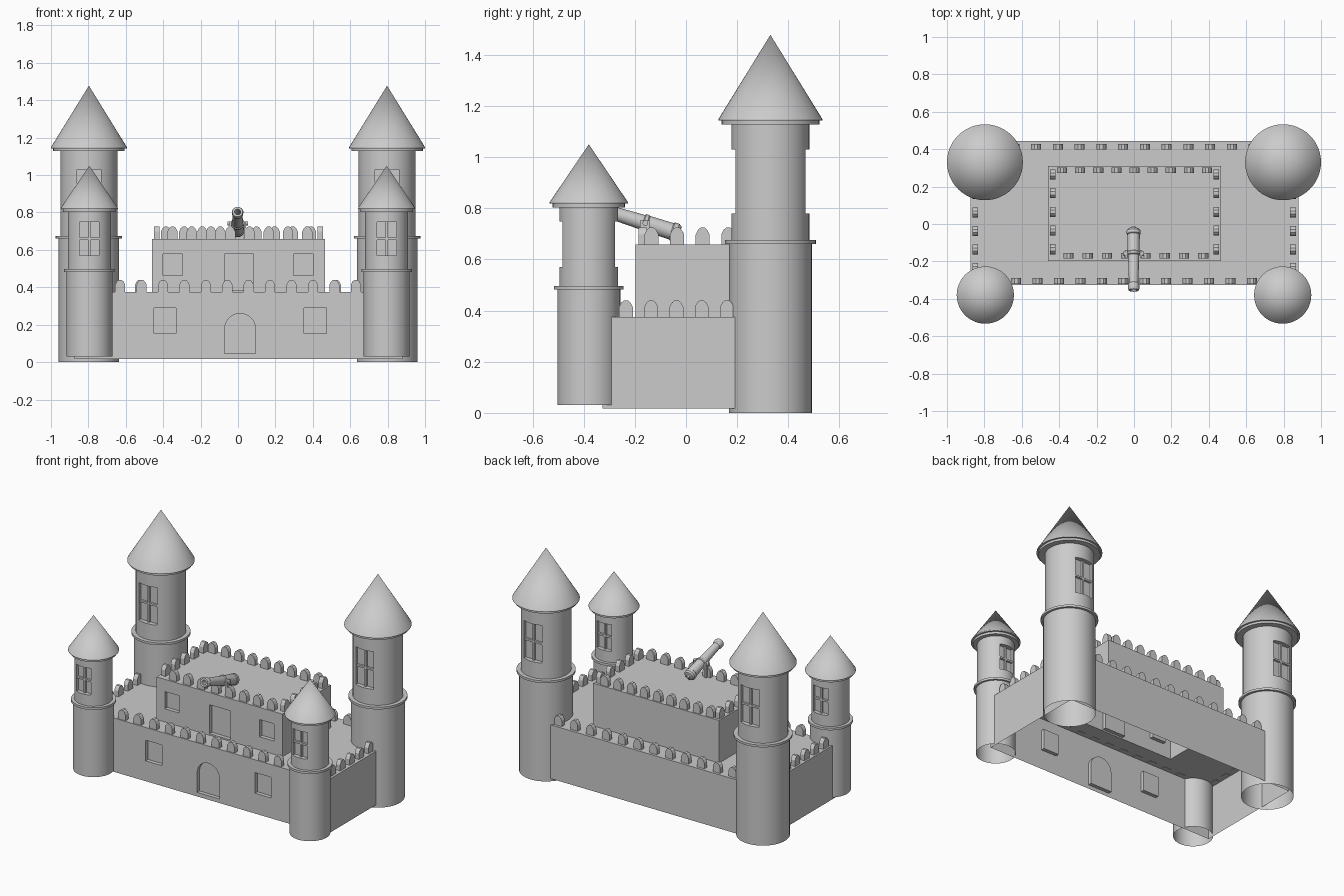
import bpy, bmesh, math
from mathutils import Matrix, Vector

if "Cube" in bpy.data.objects:
    bpy.data.objects.remove(bpy.data.objects["Cube"])

stone = bpy.data.materials.new("grey_stone")
stone.diffuse_color = (0.6, 0.6, 0.6, 1)
stone.use_nodes = True
stone.node_tree.nodes["Principled BSDF"].inputs["Base Color"].default_value = stone.diffuse_color


def finish(bm, name, smooth=False):
    bmesh.ops.recalc_face_normals(bm, faces=bm.faces[:])
    me = bpy.data.meshes.new(name)
    bm.to_mesh(me)
    bm.free()
    ob = bpy.data.objects.new(name, me)
    bpy.context.collection.objects.link(ob)
    me.materials.append(stone)
    if smooth:
        smooth_object(ob)
    return ob


def activate(ob):
    bpy.ops.object.select_all(action='DESELECT')
    ob.select_set(True)
    bpy.context.view_layer.objects.active = ob


def smooth_object(ob):
    activate(ob)
    bpy.ops.object.shade_smooth_by_angle(angle=math.radians(30))


def add_box(bm, x0, x1, y0, y1, z0, z1):
    m = Matrix.Translation(((x0 + x1) / 2, (y0 + y1) / 2, (z0 + z1) / 2)) \
        @ Matrix.Diagonal((x1 - x0, y1 - y0, z1 - z0, 1))
    bmesh.ops.create_cube(bm, size=1, matrix=m)


def add_prism(bm, pts, depth, matrix):
    """Extrude an outline in local x,z along local y, centred."""
    a = [bm.verts.new(matrix @ Vector((x, -depth / 2, z))) for x, z in pts]
    b = [bm.verts.new(matrix @ Vector((x, depth / 2, z))) for x, z in pts]
    bm.faces.new(a)
    bm.faces.new(b[::-1])
    for i in range(len(pts)):
        j = (i + 1) % len(pts)
        bm.faces.new((a[i], a[j], b[j], b[i]))


def add_lathe(bm, profile, n, matrix):
    """Closed solid of revolution; the first and last points lie on the axis."""
    rings = []
    for r, z in profile:
        k = 1 if r == 0 else n
        rings.append([bm.verts.new(matrix @ Vector((r * math.cos(2 * math.pi * i / n),
                      r * math.sin(2 * math.pi * i / n), z))) for i in range(k)])
    for p, q in zip(rings, rings[1:]):
        for i in range(n):
            j = (i + 1) % n
            if len(p) == 1:
                bm.faces.new((p[0], q[i], q[j]))
            elif len(q) == 1:
                bm.faces.new((p[i], p[j], q[0]))
            else:
                bm.faces.new((p[i], p[j], q[j], q[i]))


def carve(ob, cutter_bm):
    """Cut recesses, then open the underside."""
    cutter = finish(cutter_bm, "recess_cutter")
    cutter.hide_render = True
    mod = ob.modifiers.new("recesses", 'BOOLEAN')
    mod.object = cutter
    mod.operation = 'DIFFERENCE'
    mod.solver = 'EXACT'
    activate(ob)
    bpy.ops.object.modifier_apply(modifier=mod.name)
    bpy.data.objects.remove(cutter)
    bm = bmesh.new()
    bm.from_mesh(ob.data)
    low = [f for f in bm.faces if f.normal.z < -0.9 and f.calc_center_median().z < 0.035]
    bmesh.ops.delete(bm, geom=low, context='FACES')
    bm.to_mesh(ob.data)
    bm.free()


# round towers with ring, windows and conical roof
def tower(name, cx, cy, z0, r_low, z_ring, r_ring, r_up, z_top, r_roof, z_apex, win):
    bm = bmesh.new()
    prof = [(0, z0), (r_low, z0), (r_low, z_ring), (r_ring, z_ring), (r_ring, z_ring + 0.015),
            (r_up, z_ring + 0.015), (r_up, z_top), (r_roof - 0.012, z_top),
            (r_roof - 0.012, z_top + 0.015), (r_roof, z_top + 0.015),
            (r_roof, z_top + 0.021), (0, z_apex)]
    add_lathe(bm, prof, 48, Matrix.Translation((cx, cy, 0)))
    ob = finish(bm, name)
    w, wz0, wz1 = win
    cut, bars = bmesh.new(), bmesh.new()
    face = math.sqrt(r_up ** 2 - (w / 2) ** 2)
    for s in (-1, 1):
        inner, outer = cy + s * (face - 0.018), cy + s * (r_up + 0.02)
        add_box(cut, cx - w / 2, cx + w / 2, min(inner, outer), max(inner, outer), wz0, wz1)
        # window bars
        a, b = sorted((inner - s * 0.004, cy + s * (face - 0.004)))
        add_box(bars, cx - 0.006, cx + 0.006, a, b, wz0, wz1)
        zm = (wz0 + wz1) / 2
        add_box(bars, cx - w / 2, cx + w / 2, a, b, zm - 0.006, zm + 0.006)
    carve(ob, cut)
    smooth_object(ob)
    finish(bars, name + "_window_bars")


for side, s in (("left", -1), ("right", 1)):
    tower("back_tower_" + side, s * 0.797, 0.33, 0.0, 0.162, 0.66, 0.178, 0.152,
          1.128, 0.203, 1.478, (0.13, 0.78, 1.03))
    tower("front_tower_" + side, s * 0.795, -0.38, 0.03, 0.123, 0.482, 0.136, 0.115,
          0.803, 0.153, 1.05, (0.105, 0.57, 0.748))

# outer walls, deck and keep as one stepped shell
bm = bmesh.new()
outer, keep = (-0.875, 0.88, -0.327, 0.445), (-0.46, 0.465, -0.197, 0.31)
loops = []
for (x0, x1, y0, y1), z in ((outer, 0.018), (outer, 0.375), (keep, 0.375), (keep, 0.658)):
    loops.append([bm.verts.new((x, y, z)) for x, y in ((x0, y0), (x1, y0), (x1, y1), (x0, y1))])
bm.faces.new(loops[0][::-1])
bm.faces.new(loops[-1])
for p, q in zip(loops, loops[1:]):
    for i in range(4):
        j = (i + 1) % 4
        bm.faces.new((p[i], p[j], q[j], q[i]))
walls = finish(bm, "castle_walls")

# recessed doors and windows of the walls
cut = bmesh.new()
yf, yk, d = outer[2], keep[2], 0.025
for cx in (-0.39, 0.413):
    add_box(cut, cx - 0.059, cx + 0.059, yf - 0.02, yf + d, 0.153, 0.29)
for cx in (-0.348, 0.349):
    add_box(cut, cx - 0.052, cx + 0.052, yk - 0.02, yk + d, 0.463, 0.577)
add_box(cut, -0.072, 0.084, yk - 0.02, yk + d, 0.385, 0.577)
arch = [(-0.082, 0.045), (0.082, 0.045)] + \
       [(0.082 * math.cos(math.pi * i / 16), 0.178 + 0.082 * math.sin(math.pi * i / 16))
        for i in range(17)]
add_prism(cut, arch, 0.02 + d, Matrix.Translation((0.011, yf + d / 2 - 0.01, 0)))
carve(walls, cut)


# battlements
def merlons(name, rows, z, h):
    bm = bmesh.new()
    w = 0.054
    shape = [(-w / 2, -0.002), (w / 2, -0.002), (w / 2, h * 0.6), (w * 0.33, h * 0.88),
             (w * 0.16, h), (-w * 0.16, h), (-w * 0.33, h * 0.88), (-w / 2, h * 0.6)]
    for (xa, ya), (xb, yb), n in rows:
        turn = Matrix.Rotation(math.pi / 2, 4, 'Z') if xa == xb else Matrix()
        for i in range(n):
            t = i / (n - 1)
            m = Matrix.Translation((xa + (xb - xa) * t, ya + (yb - ya) * t, z)) @ turn
            add_prism(bm, shape, 0.03, m)
    finish(bm, name)


merlons("wall_battlements",
        [((-0.63, -0.305), (0.63, -0.305), 12), ((-0.64, 0.413), (0.64, 0.413), 12),
         ((-0.848, -0.235), (-0.848, 0.16), 5), ((0.85, -0.235), (0.85, 0.16), 5)], 0.375, 0.064)
merlons("keep_battlements",
        [((-0.35, -0.17), (0.37, -0.17), 8), ((-0.385, 0.287), (0.39, 0.287), 9),
         ((-0.435, -0.135), (-0.435, 0.265), 5), ((0.44, -0.135), (0.44, 0.265), 5)], 0.658, 0.066)

# cannon barrel, tilted up over the front of the keep
aim = Matrix.Translation((-0.002, -0.025, 0.7)) @ Matrix.Rotation(math.radians(72.6), 4, 'X')
bm = bmesh.new()
barrel = [(0, -0.016), (0.01, -0.012), (0.012, -0.002), (0.03, 0.002), (0.037, 0.012),
          (0.037, 0.03), (0.033, 0.034), (0.032, 0.13), (0.035, 0.134), (0.035, 0.146),
          (0.03, 0.15), (0.025, 0.305), (0.03, 0.312), (0.031, 0.335), (0.027, 0.345),
          (0.016, 0.345), (0.016, 0.25), (0, 0.25)]
add_lathe(bm, barrel, 24, aim)
finish(bm, "cannon_barrel", True)

# cannon pivot pin and side brackets
bm = bmesh.new()
pin = aim @ Matrix.Translation((0, 0, 0.14)) @ Matrix.Rotation(math.pi / 2, 4, 'Y')
add_lathe(bm, [(0, -0.055), (0.011, -0.055), (0.011, 0.055), (0, 0.055)], 16, pin)
finish(bm, "cannon_pivot", True)
bm = bmesh.new()
for s in (-1, 1):
    cx = -0.002 + s * 0.04
    add_box(bm, cx - 0.006, cx + 0.006, -0.18, -0.14, 0.656, 0.752)
finish(bm, "cannon_brackets")
